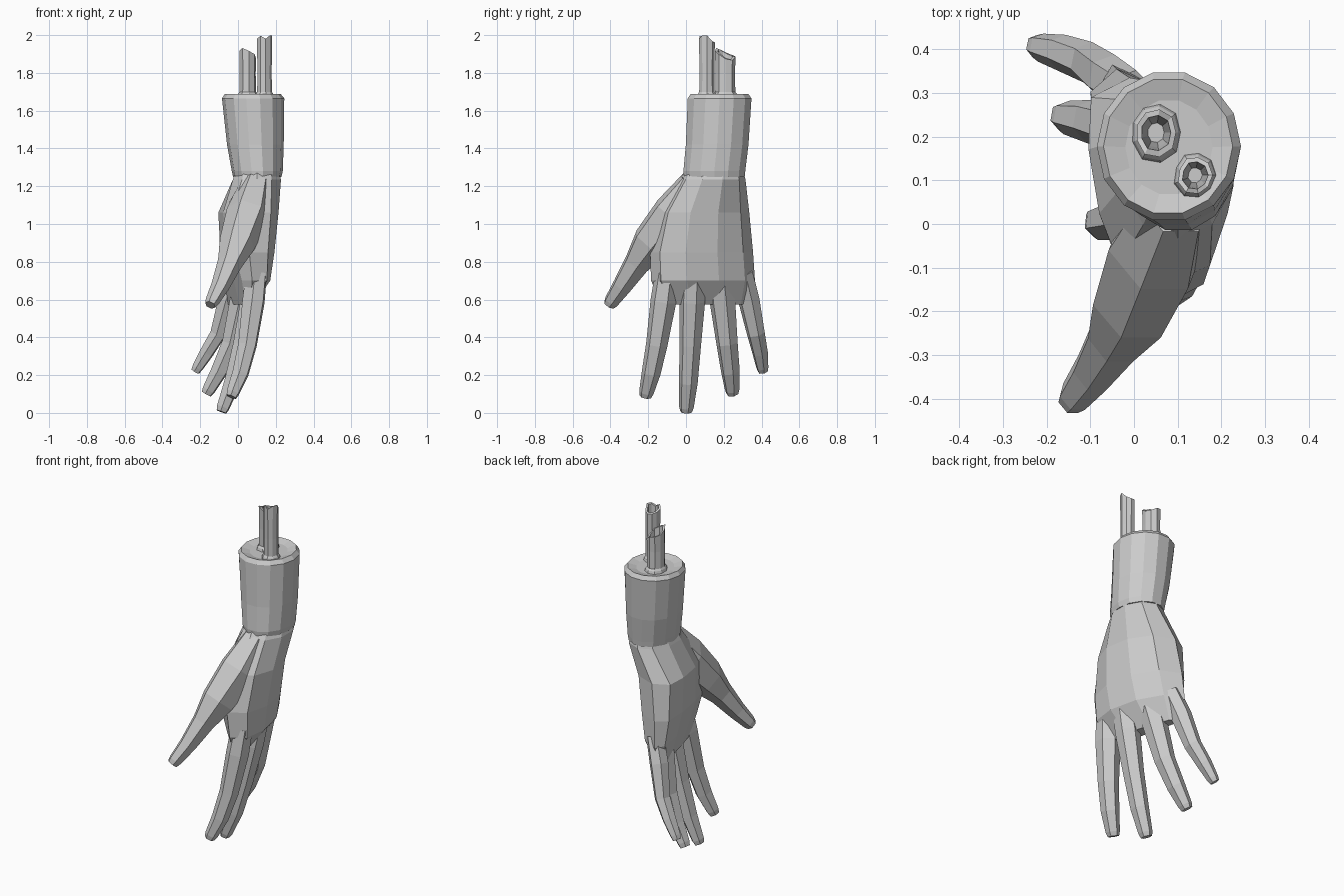
import bpy, bmesh, math, random
from mathutils import Vector

if "Cube" in bpy.data.objects:
    bpy.data.objects.remove(bpy.data.objects["Cube"])

random.seed(4)
TAU = math.tau
grey = bpy.data.materials.new("plain grey")
grey.diffuse_color = (0.6, 0.6, 0.6, 1)
grey.use_nodes = True
grey.node_tree.nodes["Principled BSDF"].inputs["Base Color"].default_value = grey.diffuse_color


def loft(name, rings):
    """Skin equal-length point rings into one capped, flat-shaded object."""
    bm = bmesh.new()
    rows = [[bm.verts.new(p) for p in ring] for ring in rings]
    n = len(rows[0])
    for a, b in zip(rows, rows[1:]):
        for i in range(n):
            j = (i + 1) % n
            bm.faces.new((a[i], a[j], b[j], b[i]))
    bm.faces.new(rows[0][::-1])
    bm.faces.new(rows[-1])
    bmesh.ops.recalc_face_normals(bm, faces=bm.faces)
    mesh = bpy.data.meshes.new(name)
    bm.to_mesh(mesh)
    bm.free()
    mesh.materials.append(grey)
    ob = bpy.data.objects.new(name, mesh)
    bpy.context.collection.objects.link(ob)
    return ob


def oval(cx, cy, z, rx, ry, n, start=0.0):
    return [(cx + rx * math.cos(start + TAU * i / n),
             cy + ry * math.sin(start + TAU * i / n), z) for i in range(n)]


def palm_ring(z, x0, y0, x1, y1, back, inner):
    """Outline bulging to both sides of a chord from thumb edge to little-finger edge."""
    ring = []
    for i in range(10):
        t = (1 - math.cos(TAU * i / 10)) / 2
        s = math.sin(TAU * i / 10)
        bulge = back * s ** .9 if i < 5 else -inner * abs(s) ** .5
        if i in (0, 5):
            bulge = 0
        ring.append((x0 + (x1 - x0) * t + bulge, y0 + (y1 - y0) * t, z))
    return ring


def digit(name, path, size, thick, side, n=6):
    """Six-sided finger along a path, with half widths from a size list."""
    pts = [Vector(p) for p in path]
    pts.append(pts[-1] + (pts[-1] - pts[-2]).normalized() * .025)
    size = size + [size[-1] * .8]
    rings = []
    for k, p in enumerate(pts):
        t = (pts[min(k + 1, len(pts) - 1)] - pts[max(k - 1, 0)]).normalized()
        s = Vector(side)
        s = (s - t * s.dot(t)).normalized()
        u = t.cross(s)
        rings.append([p + s * size[k] * 1.17 * math.cos(TAU * (i + .5) / n)
                      + u * size[k] * thick * math.sin(TAU * (i + .5) / n)
                      for i in range(n)])
    return loft(name, rings)


# Forearm stump with a bevelled, slightly sunken cut end
forearm = loft("forearm", [
    oval(.102, .150, 1.25, .128, .165, 14),
    oval(.102, .150, 1.28, .135, .168, 14),
    oval(.092, .165, 1.42, .150, .170, 14),
    oval(.080, .178, 1.665, .165, .173, 14),
    oval(.078, .178, 1.688, .148, .157, 14),
    oval(.080, .176, 1.675, .100, .110, 14)])

# Palm from wrist down to a thin web between the fingers
palm = loft("palm", [
    oval(.102, .150, 1.29, .115, .150, 10, -math.pi / 2),
    oval(.100, .140, 1.235, .134, .175, 10, -math.pi / 2),
    palm_ring(1.06, .07, -.14, -.01, .335, .18, .125),
    palm_ring(.85, .06, -.19, -.04, .355, .175, .09),
    palm_ring(.70, .075, -.185, -.05, .365, .145, .055),
    palm_ring(.575, .065, -.13, -.05, .335, .055, .02)])

# Fingers: knuckle root, base, middle, lower and tip points
taper = [.056, .060, .050, .044, .034]
fingers = {
    "index_finger": [(.098, -.10, .74), (.082, -.12, .59), (.05, -.155, .36),
                     (.013, -.185, .21), (-.027, -.21, .108)],
    "middle_finger": [(.105, .04, .74), (.072, .033, .59), (.023, .023, .36),
                      (-.03, .012, .16), (-.079, .002, .029)],
    "ring_finger": [(.06, .18, .74), (.015, .193, .59), (-.035, .217, .37),
                    (-.10, .235, .22), (-.155, .244, .122)],
    "little_finger": [(-.005, .30, .74), (-.055, .332, .60), (-.105, .37, .42),
                      (-.165, .392, .32), (-.214, .404, .24)]}
parts = [forearm]
for name, path in fingers.items():
    scale = .84 if name == "little_finger" else 1
    parts.append(digit(name, path, [w * scale for w in taper], 1.05, (-.35, .94, 0)))

# Thumb with its broad root
parts.append(digit("thumb", [
    (.095, .05, 1.21), (.05, -.06, 1.05), (-.003, -.185, .90),
    (-.045, -.262, .79), (-.095, -.34, .67), (-.137, -.395, .59)],
    [.080, .108, .092, .062, .046, .035], 1.05, (0, 1, 0)))

# Weld the separate forms into a single skin
for part in parts:
    mod = palm.modifiers.new(part.name, 'BOOLEAN')
    mod.operation, mod.solver, mod.object = 'UNION', 'EXACT', part
bpy.context.view_layer.update()
skin = bpy.data.meshes.new_from_object(
    palm.evaluated_get(bpy.context.evaluated_depsgraph_get()))
palm.modifiers.clear()
palm.data = skin
palm.name = "hand"
for part in parts:
    bpy.data.objects.remove(part)


def bone(name, cx, cy, rx, ry, top, lean_x, lean_y, n=9):
    """Hollow snapped tube with a jagged end and a torn collar at its base."""
    jag = [random.uniform(-.03, 0) for _ in range(n)]
    bump = [random.uniform(.92, 1.06) for _ in range(n)]

    def ring(z, f):
        return [(cx + (x - cx) * b, cy + (y - cy) * b, z)
                for (x, y, z), b in zip(oval(cx, cy, z, rx * f, ry * f, n), bump)]

    def rim(f):
        return [(x, y, z + jag[i] + lean_x * (x - cx) / rx + lean_y * (y - cy) / ry)
                for i, (x, y, z) in enumerate(ring(top, f))]
    loft(name, [ring(1.665, 1.25), ring(1.69, 1.1), ring(1.70, .95), ring(1.80, .92),
                rim(.97), rim(.72), ring(top - .09, .6), ring(top - .18, .4)])


bone("large_bone", .050, .210, .050, .057, 1.915, -.02, -.01)
bone("small_bone", .140, .112, .041, .045, 1.992, .012, -.015)
